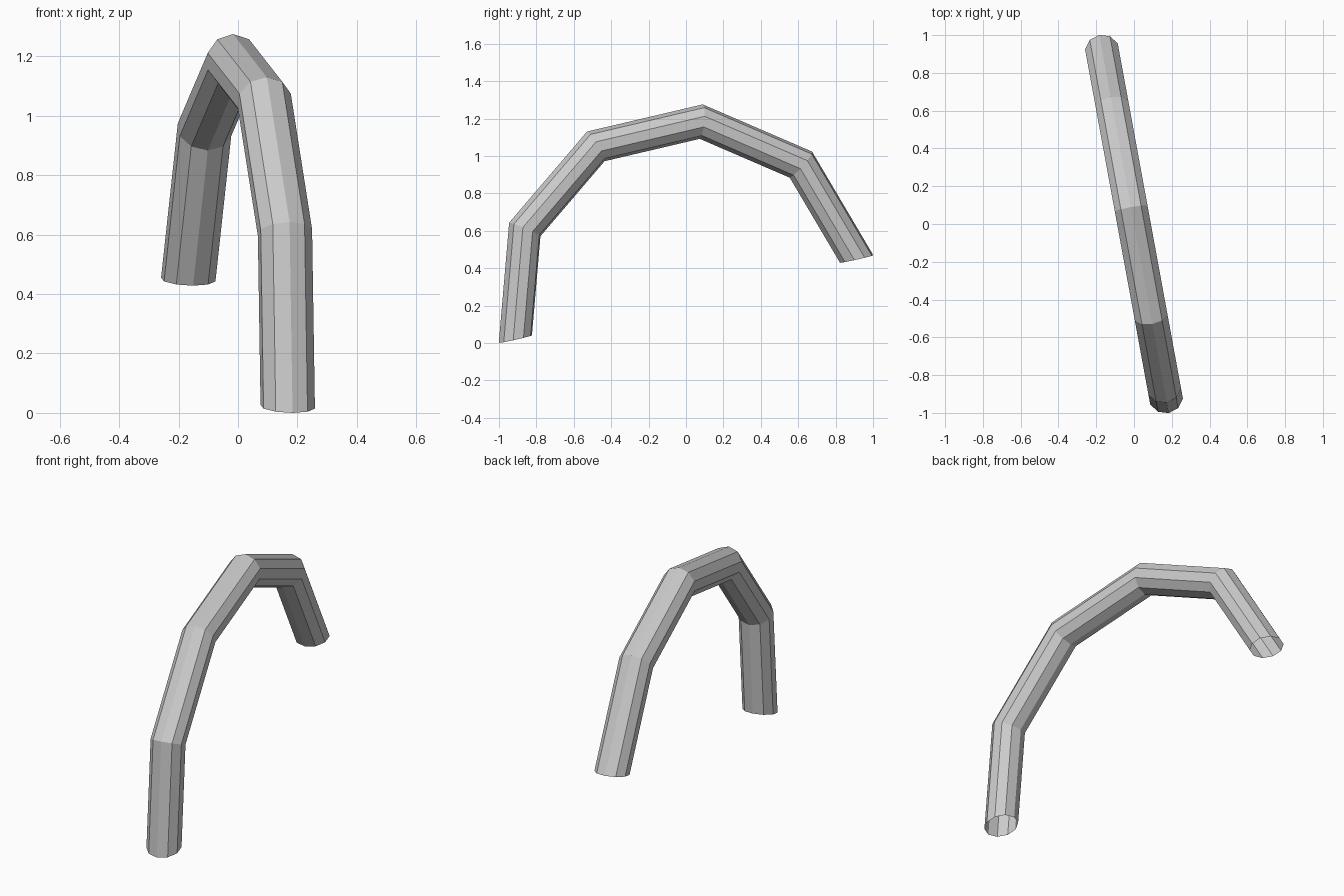
import bpy, bmesh
from math import radians, sin
from mathutils import Matrix

if "Cube" in bpy.data.objects:
    bpy.data.objects.remove(bpy.data.objects["Cube"])

ARC_R, TUBE_R = 0.952, 0.0925      # arch radius, tube radius
SIDES, SEGMENTS = 10, 5            # around the tube, along the arch
LEAN, TURN = radians(13), radians(10.4)

bm = bmesh.new()

# Open cross-section ring in the XY plane, one vertex pointing outward
ring = bmesh.ops.create_circle(bm, cap_ends=False, segments=SIDES, radius=TUBE_R,
                               matrix=Matrix.Translation((ARC_R, 0, 0))
                               @ Matrix.Rotation(radians(90), 4, 'Z'))

# Sweep it half a turn over the top (from +X to -X in the XZ plane)
bmesh.ops.spin(bm, geom=ring["verts"] + bm.edges[:], cent=(0, 0, 0),
               axis=(0, -1, 0), angle=radians(180), steps=SEGMENTS)
bmesh.ops.recalc_face_normals(bm, faces=bm.faces)

# Lean the arch in its plane, turn it to run back to front, lift onto the ground
place = (Matrix.Translation((0, 0, (ARC_R + TUBE_R) * sin(LEAN)))
         @ Matrix.Rotation(radians(90) + TURN, 4, 'Z')
         @ Matrix.Rotation(-LEAN, 4, 'Y'))
bm.transform(place)

mesh = bpy.data.meshes.new("arched_tube")
bm.to_mesh(mesh)
bm.free()
bpy.context.collection.objects.link(bpy.data.objects.new("arched_tube", mesh))
